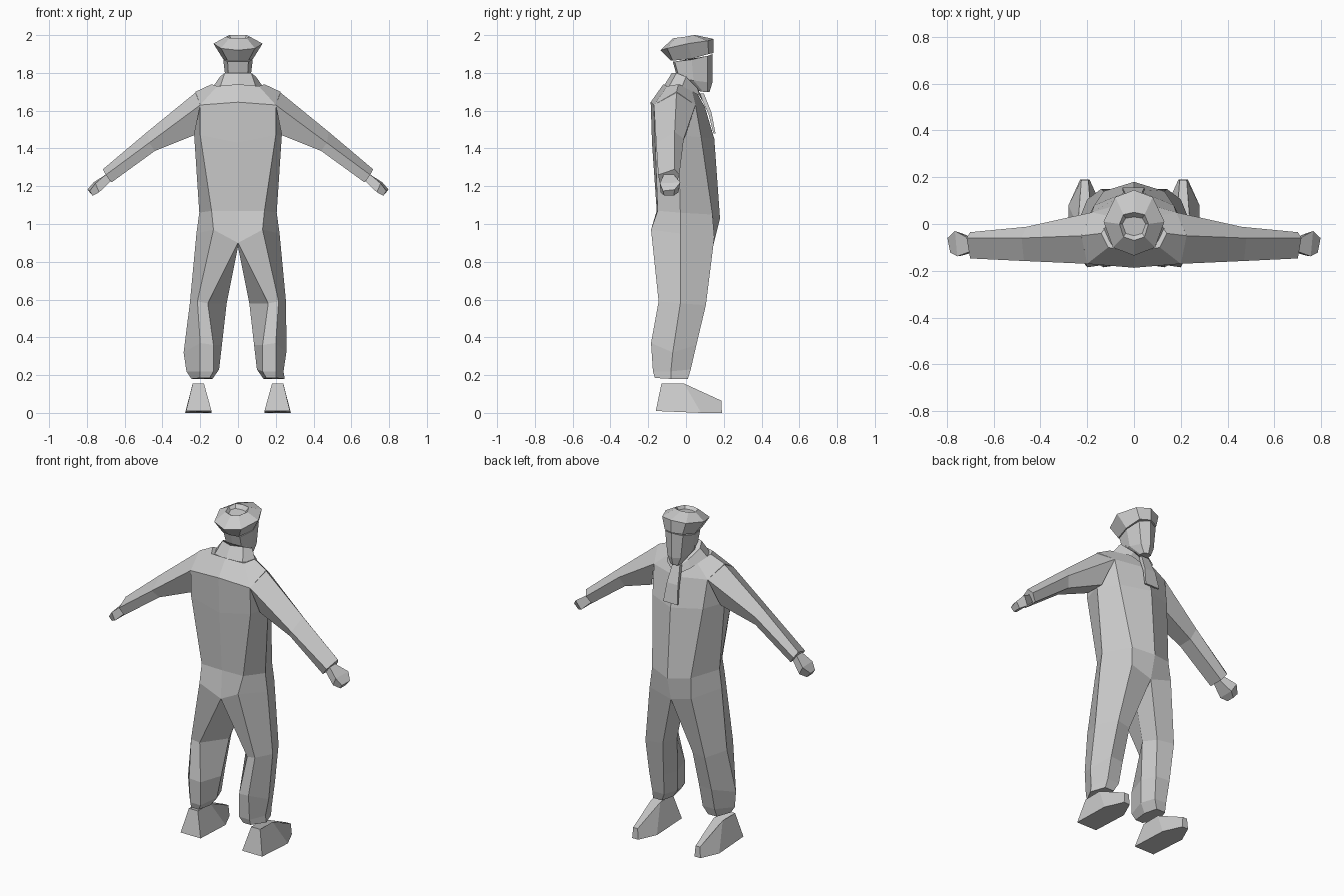
import bpy, bmesh

grey = bpy.data.materials.new("plain_grey")
grey.diffuse_color = (0.6, 0.6, 0.6, 1.0)


def loft(name, rings, side=1, start_cap=True, end_cap=True):
    """Skin a stack of equal-length rings with flat faces; side=-1 mirrors in x."""
    bm = bmesh.new()
    vs = [[bm.verts.new((x * side, y, z)) for x, y, z in r] for r in rings]
    n = len(rings[0])
    for a, b in zip(vs, vs[1:]):
        for i in range(n):
            j = (i + 1) % n
            quad = [a[i], a[j], b[j], b[i]]
            # leave out hidden faces lying on the centre plane
            if any(abs(v.co.x) > 1e-4 for v in quad):
                bm.faces.new(quad)
    if start_cap:
        bm.faces.new(vs[0])
    if end_cap:
        bm.faces.new(vs[-1])
    bmesh.ops.recalc_face_normals(bm, faces=bm.faces[:])
    me = bpy.data.meshes.new(name)
    bm.to_mesh(me)
    bm.free()
    me.materials.append(grey)
    ob = bpy.data.objects.new(name, me)
    bpy.context.collection.objects.link(ob)
    return ob


def whole(half):
    """Half ring (back centre round to front centre) to a full symmetric ring."""
    return half + [(-x, y, z) for x, y, z in half[-2:0:-1]]


# Jacket body: back, back side, side, front side, front
loft("jacket_body", [whole(h) for h in [
    [(0, -.155, 1.07), (.14, -.15, 1.07), (.205, -.03, 1.06), (.13, .14, 1.05), (0, .18, 1.03)],
    [(0, -.18, 1.43), (.2, -.165, 1.47), (.232, -.04, 1.47), (.17, .08, 1.46), (0, .15, 1.45)],
    [(0, -.187, 1.645), (.2, -.17, 1.63), (.225, -.05, 1.70), (.18, .05, 1.63), (0, .10, 1.62)],
    [(0, -.12, 1.74), (.11, -.10, 1.73), (.14, -.04, 1.74), (.09, .03, 1.71), (0, .06, 1.69)],
]], start_cap=False)

# Collar around the neck
loft("collar", [whole(h) for h in [
    [(0, -.13, 1.71), (.10, -.10, 1.71), (.13, -.02, 1.73), (.08, .07, 1.68), (0, .10, 1.63)],
    [(0, -.075, 1.80), (.07, -.05, 1.80), (.095, 0, 1.78), (.055, .06, 1.72), (0, .085, 1.67)],
]], start_cap=False)

# Scarf end hanging on the chest
loft("scarf_end", [
    [(-.025, .07, 1.69), (.025, .07, 1.69), (.025, .095, 1.69), (-.025, .095, 1.69)],
    [(-.04, .12, 1.58), (.035, .12, 1.58), (.035, .135, 1.59), (-.04, .135, 1.59)],
    [(-.05, .145, 1.48), (.045, .145, 1.48), (.045, .156, 1.48), (-.05, .156, 1.48)],
])

# Neck and head
loft("neck", [whole([(0, -.055, z), (.045, -.04, z), (.06, 0, z), (.04, .05, z), (0, .06, z)])
              for z in (1.68, 1.79)])
loft("head", [whole(h) for h in [
    [(0, .06, 1.705), (.02, .06, 1.705), (.03, .09, 1.70), (.025, .115, 1.70), (0, .125, 1.70)],
    [(0, -.045, 1.77), (.05, -.035, 1.77), (.065, .04, 1.76), (.045, .115, 1.75), (0, .14, 1.75)],
    [(0, -.07, 1.86), (.055, -.06, 1.86), (.078, .03, 1.87), (.06, .115, 1.89), (0, .14, 1.90)],
]])

# Cap with a small sunken crown
loft("cap", [whole(h) for h in [
    [(0, -.08, 1.865), (.055, -.07, 1.865), (.08, .03, 1.875), (.06, .12, 1.90), (0, .145, 1.905)],
    [(0, -.135, 1.92), (.09, -.10, 1.93), (.13, .01, 1.955), (.08, .115, 1.97), (0, .145, 1.98)],
    [(0, -.07, 1.982), (.045, -.055, 1.985), (.062, 0, 1.992), (.045, .04, 2.0), (0, .05, 2.0)],
    [(0, -.05, 1.968), (.035, -.04, 1.970), (.05, 0, 1.974), (.035, .025, 1.978), (0, .03, 1.978)],
]])

for side, label, bulge in ((1, "right", .256), (-1, "left", .288)):
    # Sleeve: top, back, under back, under front, front
    loft(label + "_sleeve", [
        [(.22, -.05, 1.70), (.20, -.17, 1.63), (.232, -.12, 1.47), (.232, 0, 1.47), (.18, .05, 1.63)],
        [(.48, -.06, 1.488), (.47, -.158, 1.43), (.44, -.13, 1.387), (.44, -.04, 1.39), (.46, -.012, 1.45)],
        [(.715, -.06, 1.29), (.70, -.147, 1.26), (.67, -.14, 1.22), (.67, -.05, 1.22), (.70, -.035, 1.26)],
    ], side, start_cap=False)
    # Hand
    loft(label + "_hand", [
        [(.70, -.065, 1.262), (.70, -.118, 1.262), (.675, -.118, 1.225), (.675, -.065, 1.225)],
        [(.765, -.03, 1.22), (.755, -.138, 1.215), (.735, -.135, 1.168), (.735, -.04, 1.168)],
        [(.797, -.06, 1.182), (.785, -.122, 1.175), (.77, -.115, 1.15), (.77, -.065, 1.15)],
    ], side)
    # Trouser leg: inner back, outer back, outer, outer front, inner front, inner
    loft(label + "_trouser_leg", [
        [(0, -.155, 1.07), (.14, -.15, 1.07), (.205, -.03, 1.06), (.13, .14, 1.05), (0, .18, 1.03), (0, 0, 1.02)],
        [(0, -.165, .90), (.13, -.185, .97), (.22, -.03, .95), (.14, .15, .93), (0, .145, .89), (0, 0, .88)],
        [(.16, -.14, .58), (.215, -.145, .59), (.255, -.03, .58), (.20, .105, .57), (.10, .08, .57), (.06, 0, .58)],
        [(.13, -.175, .36), (.20, -.185, .37), (bulge, -.07, .32), (.21, .055, .36), (.12, .045, .36), (.085, -.04, .36)],
        [(.13, -.175, .22), (.20, -.175, .22), (bulge - .015, -.08, .22), (.21, .025, .23), (.13, .025, .23), (.10, -.06, .23)],
        [(.15, -.165, .185), (.20, -.165, .185), (.247, -.08, .18), (.215, .01, .18), (.155, .01, .18), (.135, -.07, .18)],
    ], side, start_cap=False)
    # Shoe: bottom ring then top ring (heel, ball and toe)
    loft(label + "_shoe", [
        [(.14, -.16, .01), (.275, -.16, .01), (.28, .08, 0), (.23, .19, 0), (.19, .19, 0), (.14, .08, 0)],
        [(.18, -.13, .155), (.24, -.13, .155), (.24, -.01, .155), (.225, .187, .065), (.195, .187, .065), (.18, -.01, .155)],
    ], side)
